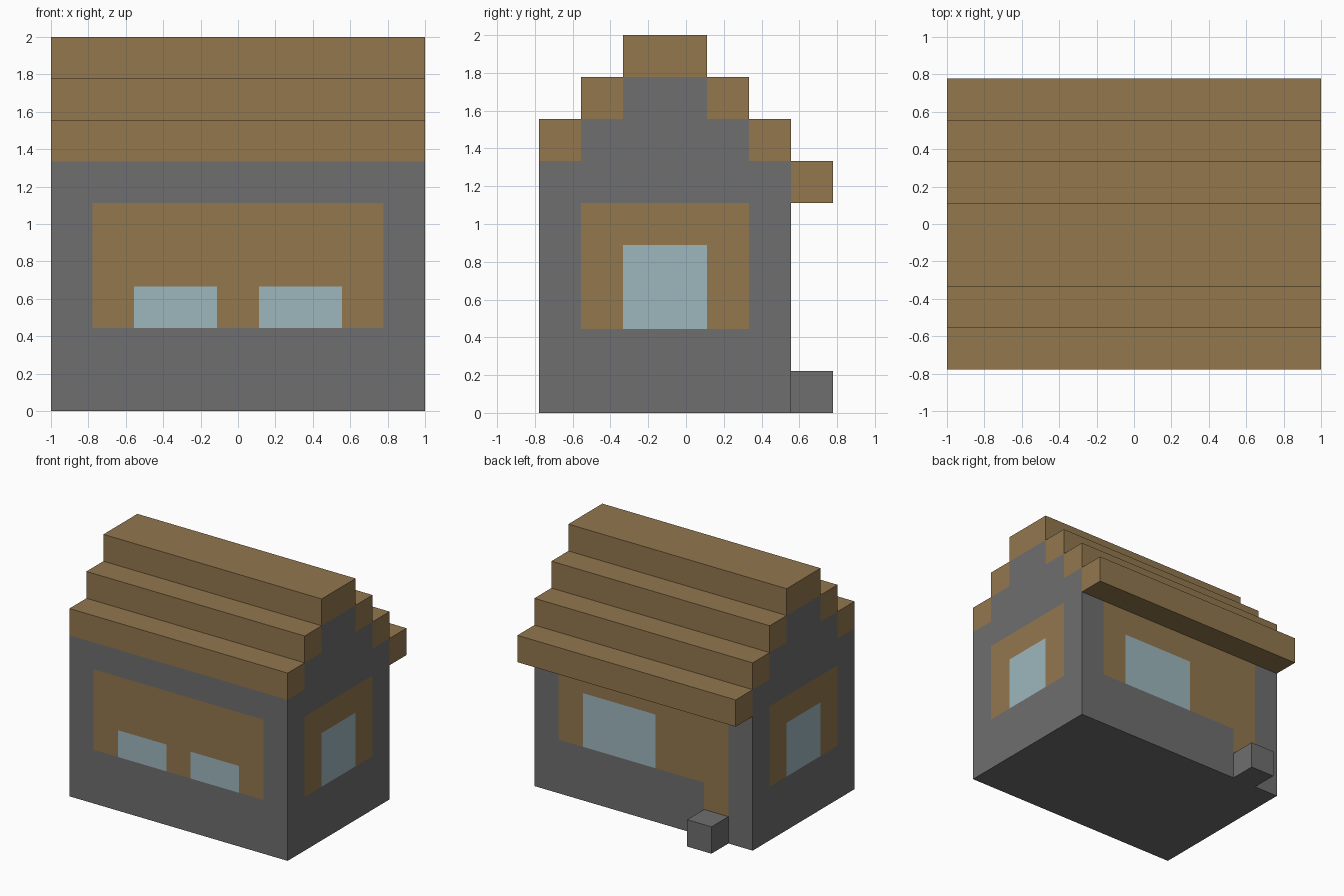
import bpy
import bmesh
from mathutils import Matrix, Vector

U = 2 / 9  # edge of one building block

if "Cube" in bpy.data.objects:
    bpy.data.objects.remove(bpy.data.objects["Cube"], do_unlink=True)


def make_material(name, colour):
    mat = bpy.data.materials.new(name)
    mat.use_nodes = True
    mat.diffuse_color = (*colour, 1)
    bsdf = next(n for n in mat.node_tree.nodes if n.type == "BSDF_PRINCIPLED")
    bsdf.inputs["Base Color"].default_value = (*colour, 1)
    return mat


STONE = make_material("stone grey", (0.156, 0.156, 0.156))
WOOD = make_material("wood brown", (0.287, 0.184, 0.076))
GLASS = make_material("window blue", (0.337, 0.474, 0.515))


def block_mesh(x, y, z):
    """Box spanning the given (low, high) ranges, in blocks."""
    lo, hi = Vector((x[0], y[0], z[0])), Vector((x[1], y[1], z[1]))
    bm = bmesh.new()
    mat = Matrix.Translation((lo + hi) / 2) @ Matrix.Diagonal((*(hi - lo), 1))
    bmesh.ops.create_cube(bm, size=1, matrix=mat)
    return bm


def finish(name, bm, mats):
    bmesh.ops.scale(bm, vec=(U, U, U), verts=bm.verts)
    mesh = bpy.data.meshes.new(name)
    bm.to_mesh(mesh)
    bm.free()
    for m in mats:
        mesh.materials.append(m)
    obj = bpy.data.objects.new(name, mesh)
    bpy.context.collection.objects.link(obj)
    return obj


def block(name, x, y, z, mat):
    return finish(name, block_mesh(x, y, z), [mat])


def inside(a, b, a_range, b_range):
    return a_range[0] < a < a_range[1] and b_range[0] < b < b_range[1]


def wall_colour(face):
    """0 stone, 1 wood panel, 2 window, chosen by wall and position."""
    c, n = face.calc_center_median(), face.normal
    if n.y < -0.5:    # front: wide panel with two low windows
        if inside(abs(c.x), c.z, (0.5, 2.5), (2, 3)):
            return 2
        return int(inside(c.x, c.z, (-3.5, 3.5), (2, 5)))
    if n.y > 0.5:     # back: panel, wide window and doorway
        if inside(c.x, c.z, (-0.5, 2.5), (2, 4)):
            return 2
        doorway = inside(c.x, c.z, (-3.5, -2.5), (1, 5))
        return int(doorway or inside(c.x, c.z, (-3.5, 3.5), (2, 5)))
    if abs(n.x) > 0.5:  # both gable ends
        if inside(c.y, c.z, (-1.5, 0.5), (2, 4)):
            return 2
        return int(inside(c.y, c.z, (-2.5, 1.5), (2, 5)))
    return 0


# Walls, cut along the block grid so panels and windows lie flush
WIDE = (-4.5, 4.5)
bm = block_mesh(WIDE, (-3.5, 2.5), (0, 6))
cuts = [((1, 0, 0), (i - 3.5, 0, 0)) for i in range(8)]
cuts += [((0, 1, 0), (0, i - 2.5, 0)) for i in range(5)]
cuts += [((0, 0, 1), (0, 0, i + 1)) for i in range(5)]
for normal, point in cuts:
    bmesh.ops.bisect_plane(bm, geom=bm.verts[:] + bm.edges[:] + bm.faces[:],
                           plane_co=point, plane_no=normal)
bm.normal_update()
for f in bm.faces:
    f.material_index = wall_colour(f)
finish("walls", bm, [STONE, WOOD, GLASS])

# Stepped gables between the roof courses
block("lower_gable", WIDE, (-2.5, 1.5), (6, 7), STONE)
block("upper_gable", WIDE, (-1.5, 0.5), (7, 8), STONE)

# Roof courses climbing to the ridge, with an overhanging back eave
for level, label in enumerate(("lower", "upper")):
    z = (6 + level, 7 + level)
    block(f"{label}_front_roof_step", WIDE, (level - 3.5, level - 2.5), z, WOOD)
    block(f"{label}_back_roof_step", WIDE, (1.5 - level, 2.5 - level), z, WOOD)
block("roof_ridge", WIDE, (-1.5, 0.5), (8, 9), WOOD)
block("back_eave", WIDE, (2.5, 3.5), (5, 6), WOOD)

# Doorstep below the back doorway
block("doorstep", (-3.5, -2.5), (2.5, 3.5), (0, 1), STONE)
